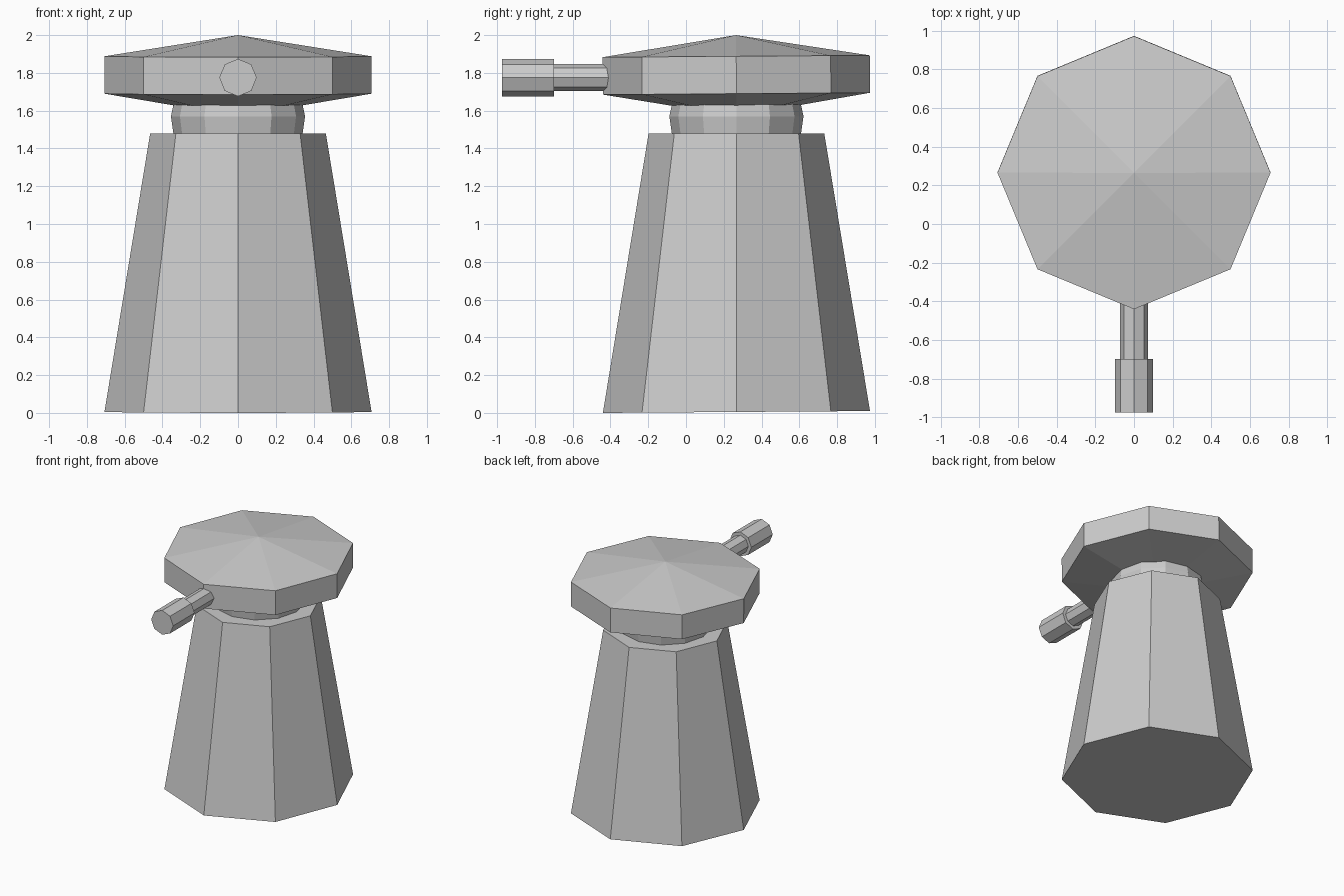
import bpy, bmesh
from math import pi, cos, sin
from mathutils import Matrix, Vector

if "Cube" in bpy.data.objects:
    bpy.data.objects.remove(bpy.data.objects["Cube"])

CY = 0.267  # centre of the tower in y


def lathe(name, profile, sides, matrix):
    """Flat-faced solid from (radius, height) rings; radius 0 makes a tip, else a flat cap."""
    bm = bmesh.new()
    rings = []
    for r, h in profile:
        n = sides if r > 0 else 1
        rings.append([bm.verts.new((r * cos(2 * pi * i / n), r * sin(2 * pi * i / n), h))
                      for i in range(n)])
    for a, b in zip(rings, rings[1:]):
        for i in range(sides):
            j = (i + 1) % sides
            loop = [a[i % len(a)], a[j % len(a)], b[j % len(b)], b[i % len(b)]]
            bm.faces.new(list(dict.fromkeys(loop)))
    for ring in (rings[0], rings[-1]):
        if len(ring) > 2:
            bm.faces.new(ring)
    bm.transform(matrix)
    bmesh.ops.recalc_face_normals(bm, faces=bm.faces)
    mesh = bpy.data.meshes.new(name)
    bm.to_mesh(mesh)
    bm.free()
    obj = bpy.data.objects.new(name, mesh)
    bpy.context.collection.objects.link(obj)
    return obj


upright = Matrix.Translation((0, CY, 0))
forward = Matrix.Translation((0, 0, 1.775)) @ Matrix.Rotation(pi / 2, 4, 'X')

# tapered octagonal tower, its foot very slightly raised at the back
tower = lathe("tower_base", [(0.707, 0.005), (0.465, 1.48)], 8, upright)
for v in tower.data.vertices:
    if v.co.z < 0.1:
        v.co.z = 0.007 * (v.co.y + 0.44)

# bulging neck
lathe("neck", [(0.342, 1.48), (0.355, 1.57), (0.338, 1.65)], 12, upright)

# shallow cone roof with the same slight backward slope
tilt = upright @ Matrix.Rotation(0.007, 4, 'X')
lathe("turret_cap", [(0.34, 1.628), (0.707, 1.69), (0.707, 1.888), (0, 2.0)], 8,
      Matrix.Translation((0, 0.012, 0)) @ tilt)

# gun barrel and thicker muzzle pointing forward
lathe("barrel", [(0.072, 0.25), (0.072, 0.72)], 8, forward)
lathe("muzzle", [(0.099, 0.70), (0.099, 0.975)], 8, forward)
